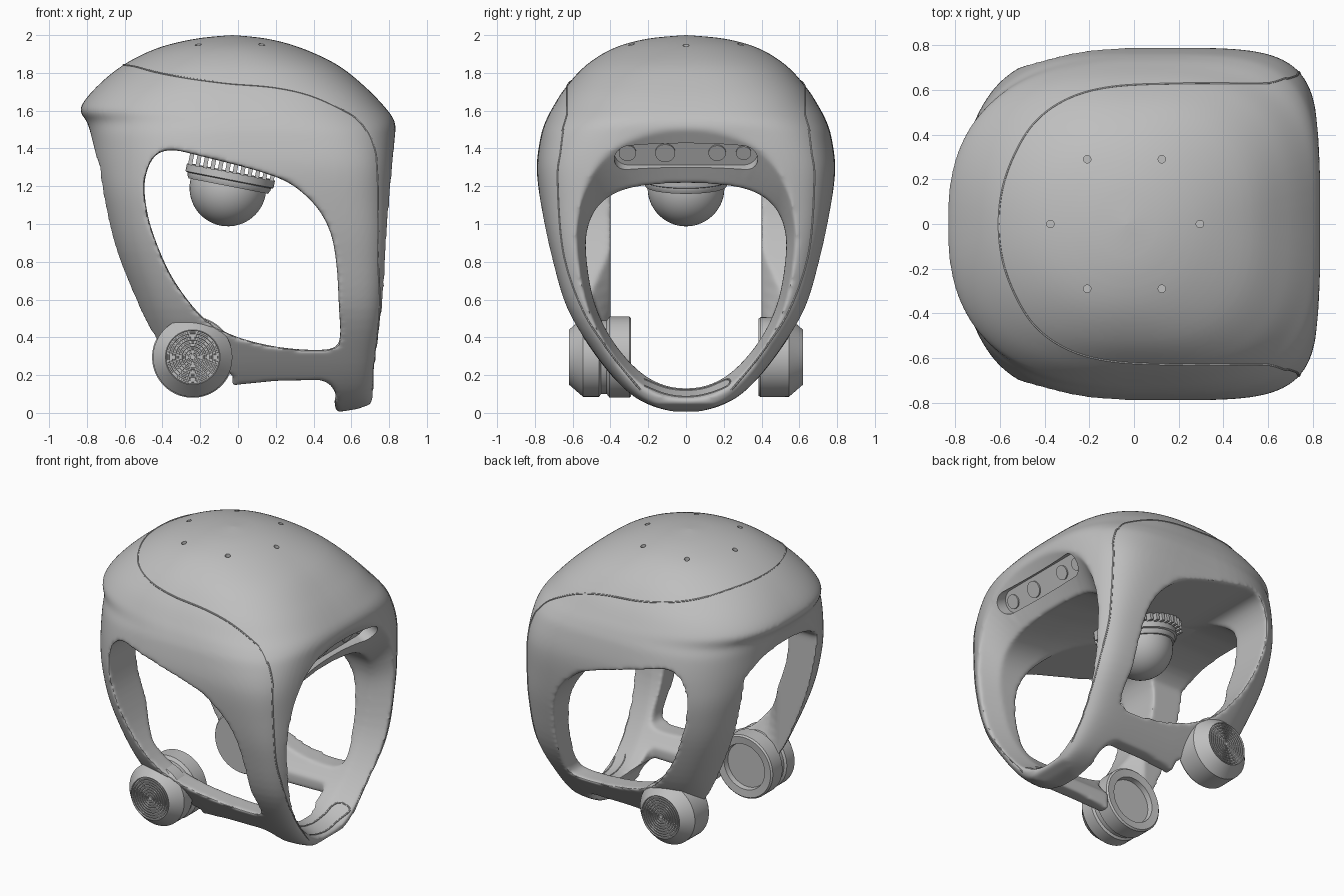
import bpy, bmesh, math
from mathutils import Vector, Matrix
from mathutils.bvhtree import BVHTree

cube = bpy.data.objects.get("Cube")
if cube:
    bpy.data.objects.remove(cube, do_unlink=True)

GREY = bpy.data.materials.new("shell grey")
GREY.use_nodes = True
GREY.diffuse_color = (.52, .52, .52, 1)
shader = next(n for n in GREY.node_tree.nodes if n.type == 'BSDF_PRINCIPLED')
shader.inputs["Base Color"].default_value = (.52, .52, .52, 1)
shader.inputs["Roughness"].default_value = 0.6


def spline(keys, n, closed=False):
    """Catmull-Rom through tuples of any length."""
    out, c = [], len(keys)
    for i in range(c if closed else c - 1):
        idx = [i - 1, i, i + 1, i + 2]
        p = [keys[j % c] if closed else keys[max(0, min(c - 1, j))] for j in idx]
        for k in range(n):
            t = k / n
            out.append(tuple(
                b + 0.5 * t * (d - a + t * (2 * a - 5 * b + 4 * d - e + t * (3 * (b - d) + e - a)))
                for a, b, d, e in zip(*p)))
    return out if closed else out + [tuple(keys[-1])]


def loft(name, rings, finished=False):
    """Closed solid through rings that have equal point counts."""
    bm = bmesh.new()
    vs = [[bm.verts.new(p) for p in r] for r in rings]
    n = len(rings[0])
    for a, b in zip(vs, vs[1:]):
        for i in range(n):
            j = (i + 1) % n
            bm.faces.new((a[i], a[j], b[j], b[i]))
    bm.faces.new(list(reversed(vs[0])))
    bm.faces.new(vs[-1])
    if not finished:
        bmesh.ops.triangulate(bm, faces=bm.faces[:])
    if bm.calc_volume(signed=True) < 0:
        bmesh.ops.reverse_faces(bm, faces=bm.faces[:])
    me = bpy.data.meshes.new(name)
    bm.to_mesh(me)
    bm.free()
    ob = bpy.data.objects.new(name, me)
    bpy.context.scene.collection.objects.link(ob)
    if finished:
        finish(ob)
    return ob


def finish(ob, angle=35):
    ob.data.materials.clear()
    ob.data.materials.append(GREY)
    bpy.ops.object.select_all(action='DESELECT')
    ob.select_set(True)
    bpy.context.view_layer.objects.active = ob
    bpy.ops.object.shade_smooth_by_angle(angle=math.radians(angle))


def lathe(name, profile, m, finished=True, seg=48, half=0):
    """Revolve (radius, height); half stretches the circle into a slot along x."""
    rings = []
    for r, h in profile:
        ring = []
        for i in range(seg):
            a = math.tau * (i + 0.5) / seg
            x = r * math.cos(a)
            ring.append(m @ Vector((x + math.copysign(half, x), r * math.sin(a), h)))
        rings.append(ring)
    return loft(name, rings, finished)


def box(name, size, m, finished=True):
    x, y, z = (s / 2 for s in size)
    base = ((-x, -y), (x, -y), (x, y), (-x, y))
    return loft(name, [[m @ Vector((a, b, h)) for a, b in base] for h in (-z, z)], finished)


def prism_y(name, pts):
    return loft(name, [[Vector((x, y, z)) for x, z in pts] for y in (-1.2, 1.2)])


def boolean(ob, cutter, op='DIFFERENCE'):
    m = ob.modifiers.new(cutter.name, 'BOOLEAN')
    m.operation, m.solver, m.object = op, 'EXACT', cutter


def bake(ob, cutters):
    dg = bpy.context.evaluated_depsgraph_get()
    me = bpy.data.meshes.new_from_object(ob.evaluated_get(dg))
    ob.modifiers.clear()
    ob.data = me
    for c in cutters:
        bpy.data.objects.remove(c, do_unlink=True)


# Outer form: z, back x, front x, half width, back squareness, front squareness
FORM = [
    (0, -.4, .66, .04, 4, 8), (.04, -.42, .70, .19, 4, 8), (.12, -.43, .72, .32, 4, 8),
    (.3, -.46, .745, .475, 4, 8), (.55, -.55, .785, .63, 4, 8), (.85, -.66, .81, .72, 4, 7),
    (1.1, -.725, .825, .77, 3.6, 5.7), (1.3, -.77, .832, .79, 3, 5), (1.46, -.785, .835, .77, 2.8, 4.1),
    (1.54, -.8, .83, .745, 2.6, 3.5), (1.61, -.835, .785, .71, 2.5, 3.2), (1.72, -.755, .68, .64, 2.4, 3),
    (1.84, -.61, .53, .53, 2.2, 2.6), (1.93, -.43, .34, .385, 2.1, 2.2), (1.98, -.23, .16, .21, 2, 2),
    (2, -.04, -.02, .01, 2, 2)]


def slice_ring(z, x0, x1, w, nb, nf):
    ring, mid = [], (x0 + x1) / 2
    for i in range(96):
        a = math.tau * (i + .5) / 96
        c, s = math.cos(a), math.sin(a)
        n = nf if c > 0 else nb
        ring.append(Vector((mid + math.copysign(abs(c) ** (2 / n), c) * (x1 - x0) / 2,
                            math.copysign(abs(s) ** (2 / n), s) * w, z)))
    return ring


shell = loft("helmet_shell", [slice_ring(*k) for k in spline(FORM, 5)])

# Side outline: chin, lower bar and rear strut
outline = prism_y("side_outline", [
    (-1, 2.3), (1, 2.3), (1, .13), (.7, .045), (.63, .02), (.52, .003), (.51, .06), (.52, .1),
    (.49, .15), (.44, .175), (.2, .17), (0, .15), (-.24, .1), (-.4, .2), (-.455, .33),
    (-.53, .51), (-.645, .8), (-.705, 1.05), (-.76, 1.4), (-.79, 1.52), (-1, 1.54)])
# Side window
window = prism_y("side_window", spline([
    (-.49, 1.25), (-.44, 1.36), (-.35, 1.39), (-.2, 1.36), (.2, 1.25), (.38, 1.13), (.48, .98),
    (.52, .8), (.535, .55), (.54, .4), (.5, .342), (.35, .335), (.15, .36), (-.05, .42),
    (-.2, .52), (-.35, .72), (-.45, .95), (-.49, 1.12)], 4, True))

# Face opening with a flared rim, and the inner cavity behind it
OPEN = [(0, .13), (.14, .155), (.27, .24), (.4, .4), (.49, .6), (.53, .85), (.515, 1),
        (.45, 1.11), (.33, 1.18), (.15, 1.21), (0, 1.215)]
RIM = [(0, .065), (.15, .09), (.3, .19), (.44, .37), (.54, .6), (.59, .9), (.58, 1.1),
       (.53, 1.26), (.42, 1.4), (.22, 1.49), (0, 1.52)]


def full(half):
    return spline(half + [(-y, z) for y, z in half[-2:0:-1]], 4, True)


def face_x(z):
    return .70 + .135 * min(1, max(0, z) / 1.1) ** .7


def section(x, clamp=1):
    top = min(1.42, 1.33 - .2 * x)
    return [Vector((x, max(-clamp, min(clamp, y)), z if z < 1 else 1 + (z - 1) * (top - 1) / .215))
            for y, z in full(OPEN)]


front = [Vector((1, *p)) for p in full(RIM)]
rim = [Vector((face_x(p[1]) + .01, *p)) for p in full(RIM)]
throat = [Vector((face_x(p[1]) - .17, *p)) for p in full(OPEN)]
opening = loft("face_opening", [front, rim, throat, section(.42)])
cavity = loft("cavity", [section(.47), section(-.3), section(-.42, .4), section(-1.1, .4)])
gap = box("rear_gap", (1.6, .56, .7), Matrix.Translation((-.33, 0, .15)), False)
pod_gap = box("pod_gap", (.9, .78, .75), Matrix.Translation((-.48, 0, .16)), False)

cutters = [opening, cavity, window, gap, pod_gap]
boolean(shell, outline, 'INTERSECT')
for c in cutters:
    boolean(shell, c)
remesh = shell.modifiers.new("round", 'REMESH')
remesh.mode, remesh.voxel_size = 'VOXEL', .0125
soft = shell.modifiers.new("soft", 'SMOOTH')
soft.factor, soft.iterations = .5, 10
bake(shell, cutters + [outline])

# Brow slot and crown screw holes
brow = Matrix(((0, .47, .88, .75), (1, 0, 0, 0), (0, .88, -.47, 1.365), (0, 0, 0, 1)))
cuts = [lathe("brow_slot", [(.075, -.03), (.075, .15)], brow, False, 32, .305)]
for x, y in ((-.375, 0), (.295, 0), (-.21, .29), (-.21, -.29), (.125, .29), (.125, -.29)):
    cuts.append(lathe("screw_hole", [(.017, 1.88), (.017, 2.1)], Matrix.Translation((x, y, 0)), False, 16))
for c in cuts:
    boolean(shell, c)
bake(shell, cuts)
finish(shell, 40)

# Brow sensors
for y, r in ((-.31, .046), (-.11, .053), (.165, .046), (.305, .04)):
    lathe("brow_sensor", [(r, -.04), (r, -.02), (.001, -.02)],
          brow @ Matrix.Translation((y, 0, 0)), seg=32)

# Seams laid on the shell surface
tree = BVHTree.FromPolygons([v.co for v in shell.data.vertices],
                            [p.vertices[:] for p in shell.data.polygons])


def seam(name, pts, to_origin, direction):
    hits = [tree.ray_cast(Vector(to_origin(*p)), Vector(direction))[0] for p in spline(pts, 14)]
    hits = [h for h in hits if h]
    rings = []
    for i, h in enumerate(hits):
        d = (hits[min(i + 1, len(hits) - 1)] - hits[max(i - 1, 0)]).normalized()
        u = d.cross(Vector(direction)).normalized()
        v = d.cross(u)
        rings.append([h + .005 * (u * math.cos(a) + v * math.sin(a))
                      for a in (math.tau * k / 6 for k in range(6))])
    loft(name, rings, True)


crown = [(.68, .655), (.62, .635), (.55, .63), (.2, .63), (-.1, .615), (-.3, .56), (-.45, .45),
         (-.55, .28), (-.6, .1)]
seam("crown_seam", crown + [(x, -y) for x, y in reversed(crown)], lambda x, y: (x, y, 3), (0, 0, -1))
for s in (-1, 1):
    seam("column_seam", [(.65, 1.5), (.665, 1.38), (.68, 1.23), (.65, .85), (.55, .55), (.41, .33),
                         (.24, .12)], lambda y, z: (3, s * y, z), (-1, 0, 0))
seam("chin_seam", [(y / 10, .085 + .012 * y * y) for y in (-2.2, -1.1, 0, 1.1, 2.2)]
     + [(y / 10, .12 + .012 * y * y) for y in (2.2, 1.1, 0, -1.1, -2.2)],
     lambda y, z: (3, y, z), (-1, 0, 0))

# Ear pods: ringed grilles outside; the right one carries a deeper recessed drum inside
grille = [(.21, .545), (.145, .62), (.142, .62)]
for i in range(8):
    r = .14 - .017 * i
    grille += [(r, .611), (r - .007, .611), (r - .008, .618), (r - .015, .618)]
grille.append((.001, .618))
drum = [(.001, .33), (.15, .33), (.155, .295), (.205, .29), (.215, .3), (.215, .405), (.195, .42),
        (.195, .45), (.21, .46)]
disc = [(.001, .385), (.205, .385), (.212, .395)]
for s, inner in ((-1, drum), (1, disc)):
    lathe("ear_pod", inner + grille,
          Matrix.Translation((-.24, 0, .295)) @ Matrix.Rotation(-s * math.pi / 2, 4, 'X'), seg=64)

# Dome camera, heat sink and mounting plate hung from the tilted ceiling
tilt = Matrix.Translation((-.045, 0, 1.235)) @ Matrix.Rotation(math.radians(11), 4, 'Y')
dome = [(.203 * math.sin(a) + .0005, -.045 - .203 * math.cos(a))
        for a in (math.pi / 2 * k / 14 for k in range(15))]
lathe("camera_dome", dome + [(.2, 0)], tilt)
lathe("camera_collar", [(.215, -.035), (.225, -.015), (.225, -.005), (.238, 0), (.238, .04), (.22, .045)],
      tilt)
for i in range(12):
    x = -.22 + .04 * i
    depth = 2 * math.sqrt(.27 ** 2 - x * x)
    box("cooling_fin", (.022, depth, .09), tilt @ Matrix.Translation((x, 0, .08)))
box("mounting_plate", (.8, .7, .03), tilt @ Matrix.Translation((0, 0, .115)))
